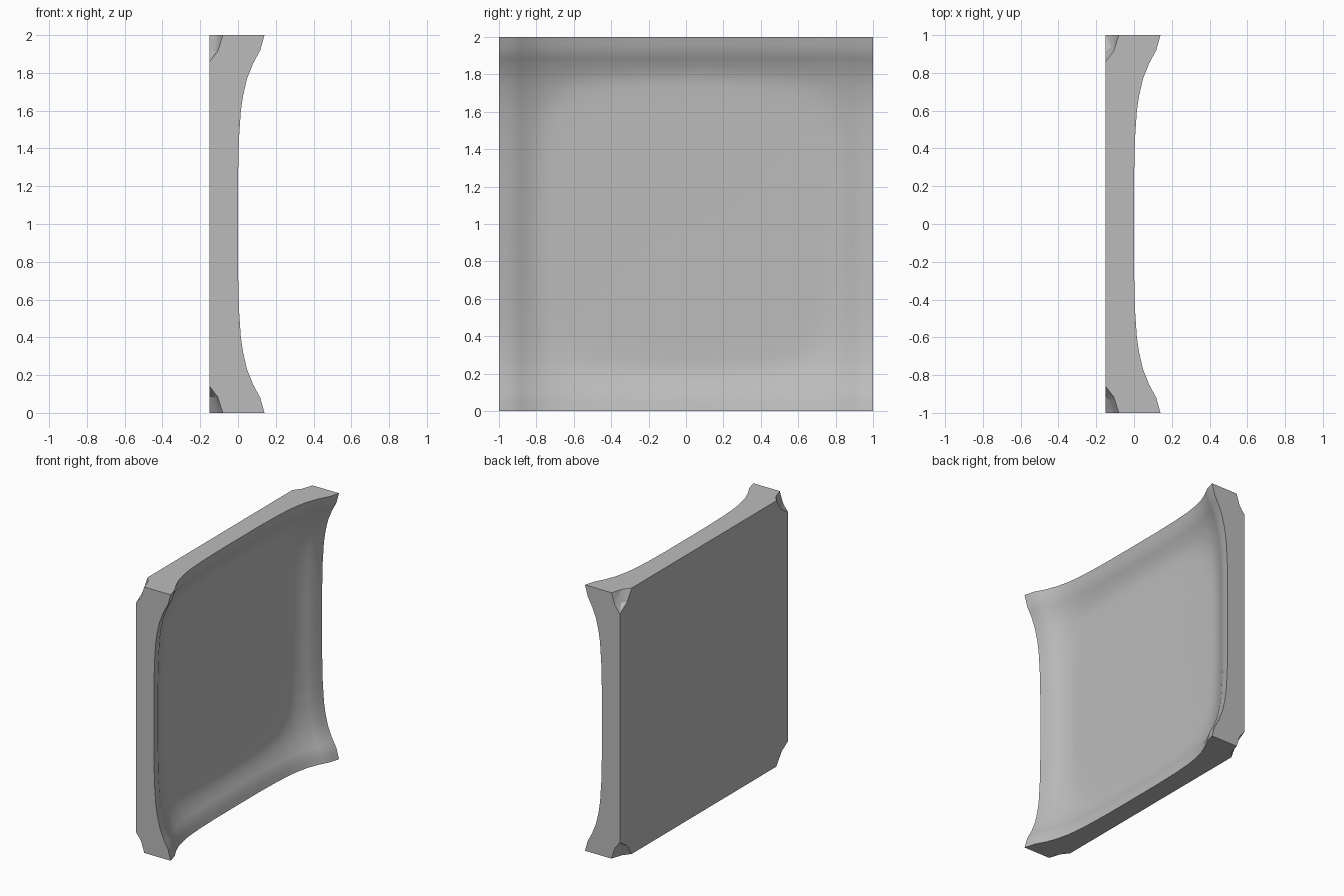
import bpy
import bmesh
import math

cube = bpy.data.objects.get("Cube")
if cube:
    bpy.data.objects.remove(cube, do_unlink=True)

BACK = -0.15
CORNER = 0.14

# Single matte grey
grey = bpy.data.materials.new("plain_grey")
grey.use_nodes = True
grey.diffuse_color = (0.5, 0.5, 0.5, 1)
grey.node_tree.nodes["Principled BSDF"].inputs["Base Color"].default_value = (0.5, 0.5, 0.5, 1)

# Flare of the rim: distance from the corner -> forward offset
FLARE = [(0, CORNER), (0.08, 0.118), (0.15, 0.08), (0.23, 0.048),
         (0.32, 0.027), (0.4, 0.015), (0.55, 0.005), (0.75, 0), (1, 0)]


def flare(t):
    for (a, fa), (b, fb) in zip(FLARE, FLARE[1:]):
        if t <= b:
            return fa + (fb - fa) * (t - a) / (b - a)
    return 0


def dish(u, v):
    """Forward offset of the dished face, with a nearly flat floor."""
    rim = flare(u) + flare(v) - CORNER
    floor = -0.085 - 0.012 * min(u, v)
    return (rim + floor + math.sqrt((rim - floor) ** 2 + 0.0001)) / 2 if min(u, v) > 0 else rim


def make_object(name, bm):
    bmesh.ops.recalc_face_normals(bm, faces=bm.faces[:])
    mesh = bpy.data.meshes.new(name)
    bm.to_mesh(mesh)
    bm.free()
    mesh.materials.append(grey)
    obj = bpy.data.objects.new(name, mesh)
    bpy.context.collection.objects.link(obj)
    return obj


# Dished panel: curved front grid, extruded to a flat back
steps = sorted({t for t, _ in FLARE} | {0.04, 0.115, 0.19, 0.27})
line = [t - 1 for t in steps] + [1 - t for t in reversed(steps[:-1])]
n = len(line)
bm = bmesh.new()
grid = [[bm.verts.new((dish(1 - abs(y), 1 - abs(z)), y, z + 1)) for y in line] for z in line]
for j in range(n - 1):
    for i in range(n - 1):
        bm.faces.new((grid[j][i], grid[j][i + 1], grid[j + 1][i + 1], grid[j + 1][i]))
loop = (grid[0][:-1] + [r[-1] for r in grid[:-1]]
        + grid[-1][:0:-1] + [r[0] for r in grid[:0:-1]])
rear = [bm.verts.new((BACK, v.co.y, v.co.z)) for v in loop]
for i in range(len(loop)):
    k = (i + 1) % len(loop)
    bm.faces.new((loop[k], loop[i], rear[i], rear[k]))
bm.faces.new(rear)
panel = make_object("dished_panel", bm)

# Scooped notches in the four rear corners
bm = bmesh.new()
for y in (-1, 1):
    for z in (0, 2):
        made = bmesh.ops.create_uvsphere(bm, u_segments=8, v_segments=4, radius=1)["verts"]
        for v in made:
            k = 1 if max(map(abs, v.co)) > 0.99 else 0.86
            v.co = (BACK + 0.07 * k * v.co.x, y + 0.14 * k * v.co.y, z + 0.14 * k * v.co.z)
cutter = make_object("corner_cutter", bm)
cutter.hide_render = True

cut = panel.modifiers.new("corner_notches", "BOOLEAN")
cut.operation = "DIFFERENCE"
cut.solver = "EXACT"
cut.object = cutter

bpy.ops.object.select_all(action="DESELECT")
panel.select_set(True)
bpy.context.view_layer.objects.active = panel
bpy.ops.object.modifier_apply(modifier=cut.name)
bpy.data.objects.remove(cutter, do_unlink=True)
bpy.ops.object.shade_smooth_by_angle(angle=math.radians(30))
